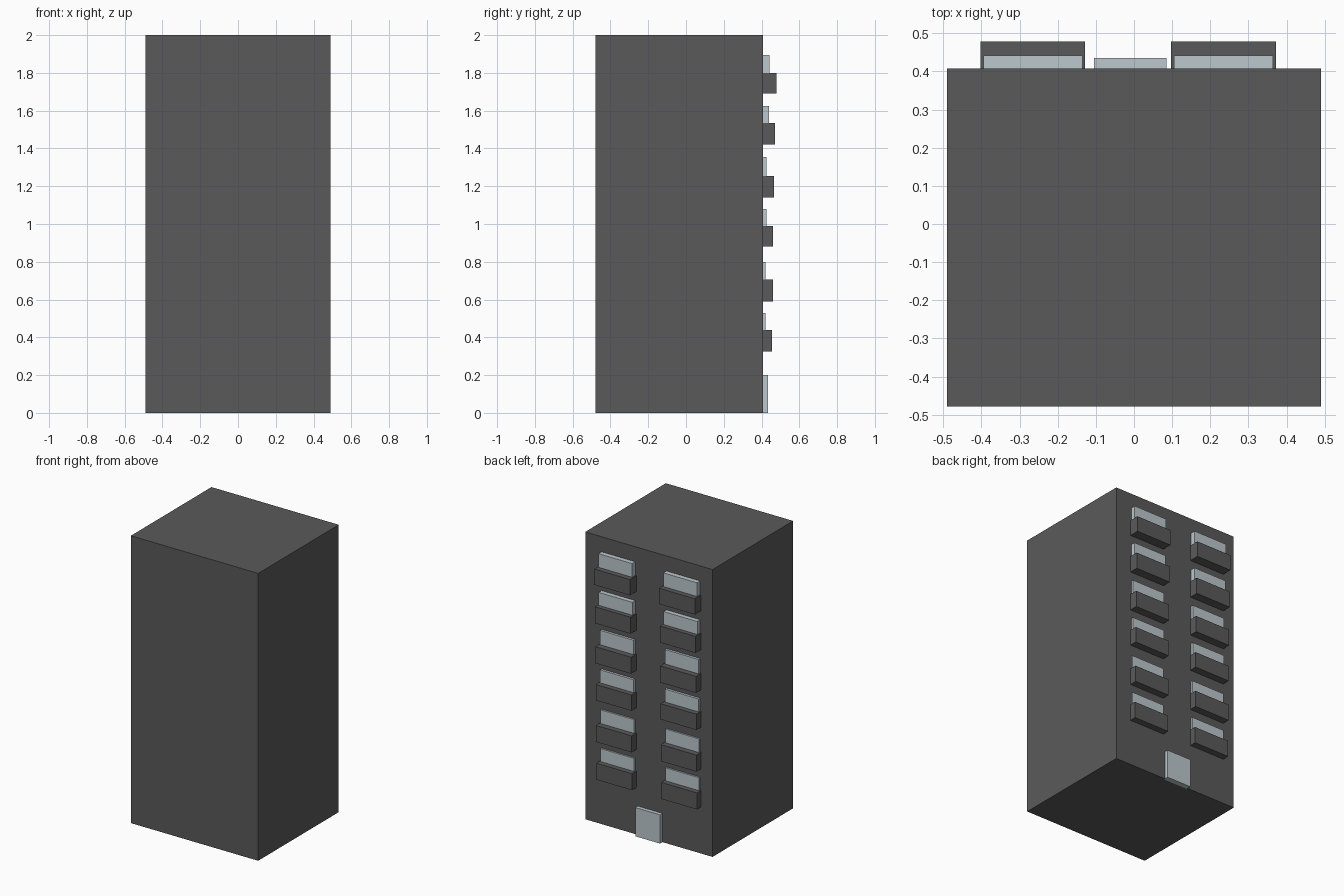
import bpy

if "Cube" in bpy.data.objects:
    bpy.data.objects.remove(bpy.data.objects["Cube"])


def material(name, rgb):
    m = bpy.data.materials.new(name)
    m.diffuse_color = (*rgb, 1)
    m.use_nodes = True
    m.node_tree.nodes["Principled BSDF"].inputs["Base Color"].default_value = m.diffuse_color
    return m


concrete = material("dark grey concrete", (0.102, 0.102, 0.102))
glass = material("pale blue glass", (0.50, 0.575, 0.61))


def box(name, x0, x1, y0, y1, z0, z1, mat):
    bpy.ops.mesh.primitive_cube_add(
        size=1, location=((x0 + x1) / 2, (y0 + y1) / 2, (z0 + z1) / 2))
    o = bpy.context.object
    o.name = name
    o.scale = (x1 - x0, y1 - y0, z1 - z0)
    bpy.ops.object.transform_apply(location=False, rotation=False, scale=True)
    o.data.materials.append(mat)
    return o


WALL = 0.408   # outer face of the rear wall

# Tower block and entrance door
box("tower", -0.49, 0.49, -0.478, WALL, 0, 2, concrete)
box("door", -0.105, 0.085, WALL - 0.01, 0.435, 0, 0.2, glass)

# Each floor: balcony bottom, balcony top, window top, balcony y, window y
floors = [
    (0.325, 0.44, 0.53, 0.455, 0.42),
    (0.59, 0.705, 0.80, 0.46, 0.42),
    (0.88, 0.99, 1.08, 0.461, 0.425),
    (1.14, 1.255, 1.355, 0.466, 0.425),
    (1.42, 1.535, 1.625, 0.471, 0.44),
    (1.69, 1.80, 1.895, 0.478, 0.442),
]

# Two columns of balconies, each with a window rising behind it
for left in (-0.403, 0.097):
    for bottom, top, window_top, balcony_y, window_y in floors:
        box("balcony", left, left + 0.275, WALL - 0.01, balcony_y,
            bottom, top, concrete)
        box("window", left + 0.008, left + 0.268, WALL - 0.01, window_y,
            top - 0.05, window_top, glass)
